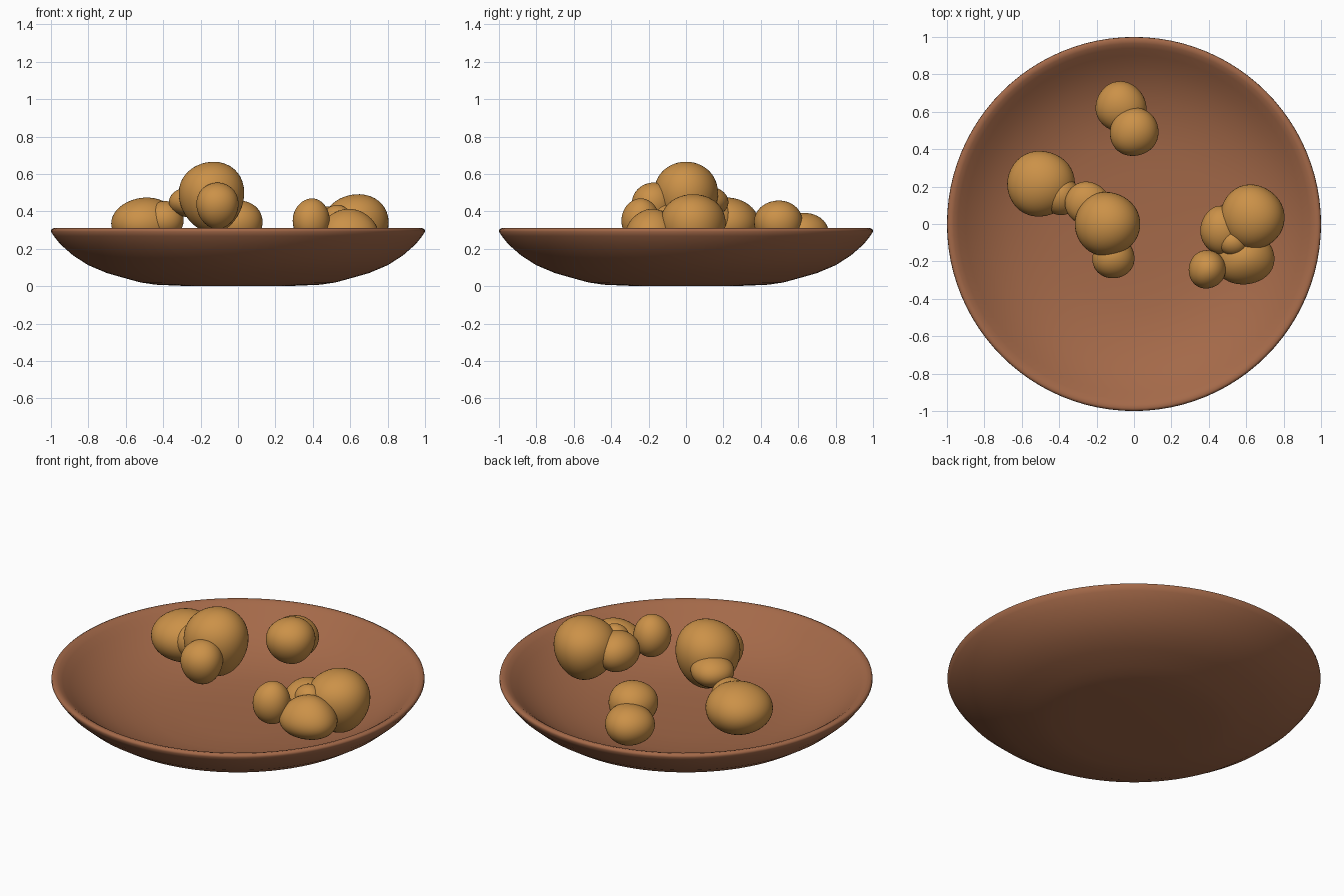
import bpy, bmesh, math
from mathutils import Vector

cube = bpy.data.objects.get("Cube")
if cube:
    bpy.data.objects.remove(cube, do_unlink=True)


def make_material(name, rgb):
    mat = bpy.data.materials.new(name)
    mat.use_nodes = True
    color = (*rgb, 1.0)
    mat.diffuse_color = color
    mat.node_tree.nodes["Principled BSDF"].inputs["Base Color"].default_value = color
    return mat


clay = make_material("clay_brown", (0.37, 0.141, 0.066))
golden = make_material("golden_brown", (0.60, 0.285, 0.065))


def add_object(name, bm, mat):
    bmesh.ops.recalc_face_normals(bm, faces=bm.faces)
    for face in bm.faces:
        face.smooth = True
    mesh = bpy.data.meshes.new(name)
    bm.to_mesh(mesh)
    bm.free()
    mesh.materials.append(mat)
    obj = bpy.data.objects.new(name, mesh)
    bpy.context.collection.objects.link(obj)
    return obj


# Shallow bowl: outer wall, thick rounded rim, curved inside
profile = [(0, 0), (0.3, 0.002), (0.44, 0.008), (0.52, 0.02), (0.58, 0.036),
           (0.7, 0.07), (0.8, 0.112), (0.88, 0.163), (0.95, 0.224),
           (0.985, 0.268), (1, 0.292), (0.998, 0.304), (0.985, 0.31),
           (0.965, 0.305), (0.94, 0.288), (0.9, 0.255), (0.844, 0.213),
           (0.773, 0.17), (0.68, 0.129), (0.565, 0.096), (0.44, 0.076),
           (0.25, 0.065), (0, 0.062)]
bm = bmesh.new()
points = [bm.verts.new((r, 0, z)) for r, z in profile]
edges = [bm.edges.new(pair) for pair in zip(points, points[1:])]
bmesh.ops.spin(bm, geom=points + edges, cent=(0, 0, 0), axis=(0, 0, 1),
               angle=math.tau, steps=96, use_duplicate=False)
bmesh.ops.remove_doubles(bm, verts=bm.verts, dist=0.0005)
add_object("bowl", bm, clay)


def add_lump(name, center, radii, taper, seed):
    """Uneven rounded lump, narrower underneath when taper is positive."""
    bm = bmesh.new()
    bmesh.ops.create_icosphere(bm, subdivisions=4, radius=1)
    for v in bm.verts:
        x, y, z = v.co
        swell = 1 + 0.03 * math.sin(2.5 * x + seed) * math.cos(2.2 * y - seed)
        side = swell * (1 + taper * z)
        v.co = Vector((x * side * radii[0], y * side * radii[1],
                       z * swell * radii[2])) + Vector(center)
    add_object(name, bm, golden)


# Lumps: name, centre, radii, taper
lumps = [
    ("tall_lump", (-0.145, 0, 0.475), (0.174, 0.17, 0.19), 0.12),
    ("tall_lump_front", (-0.11, -0.18, 0.43), (0.113, 0.113, 0.123), 0.08),
    ("tall_lump_back", (-0.25, 0.11, 0.45), (0.12, 0.115, 0.085), 0),
    ("back_lump_upper", (0, 0.492, 0.33), (0.131, 0.13, 0.126), 0.1),
    ("back_lump_lower", (-0.07, 0.625, 0.283), (0.135, 0.135, 0.11), 0),
    ("side_lump_large", (-0.5, 0.215, 0.335), (0.182, 0.176, 0.138), 0),
    ("side_lump_small", (-0.39, 0.15, 0.355), (0.1, 0.105, 0.1), 0),
    ("cluster_lump_large", (0.63, 0.037, 0.318), (0.17, 0.172, 0.175), 0.12),
    ("cluster_lump_front", (0.59, -0.185, 0.297), (0.16, 0.14, 0.115), -0.15),
    ("cluster_lump_inner", (0.47, -0.035, 0.318), (0.115, 0.13, 0.11), 0),
    ("cluster_lump_corner", (0.39, -0.243, 0.35), (0.1, 0.103, 0.118), 0),
    ("cluster_lump_small", (0.53, -0.1, 0.36), (0.075, 0.07, 0.075), 0),
]
for i, (name, center, radii, taper) in enumerate(lumps):
    add_lump(name, center, radii, taper, i * 1.3)
